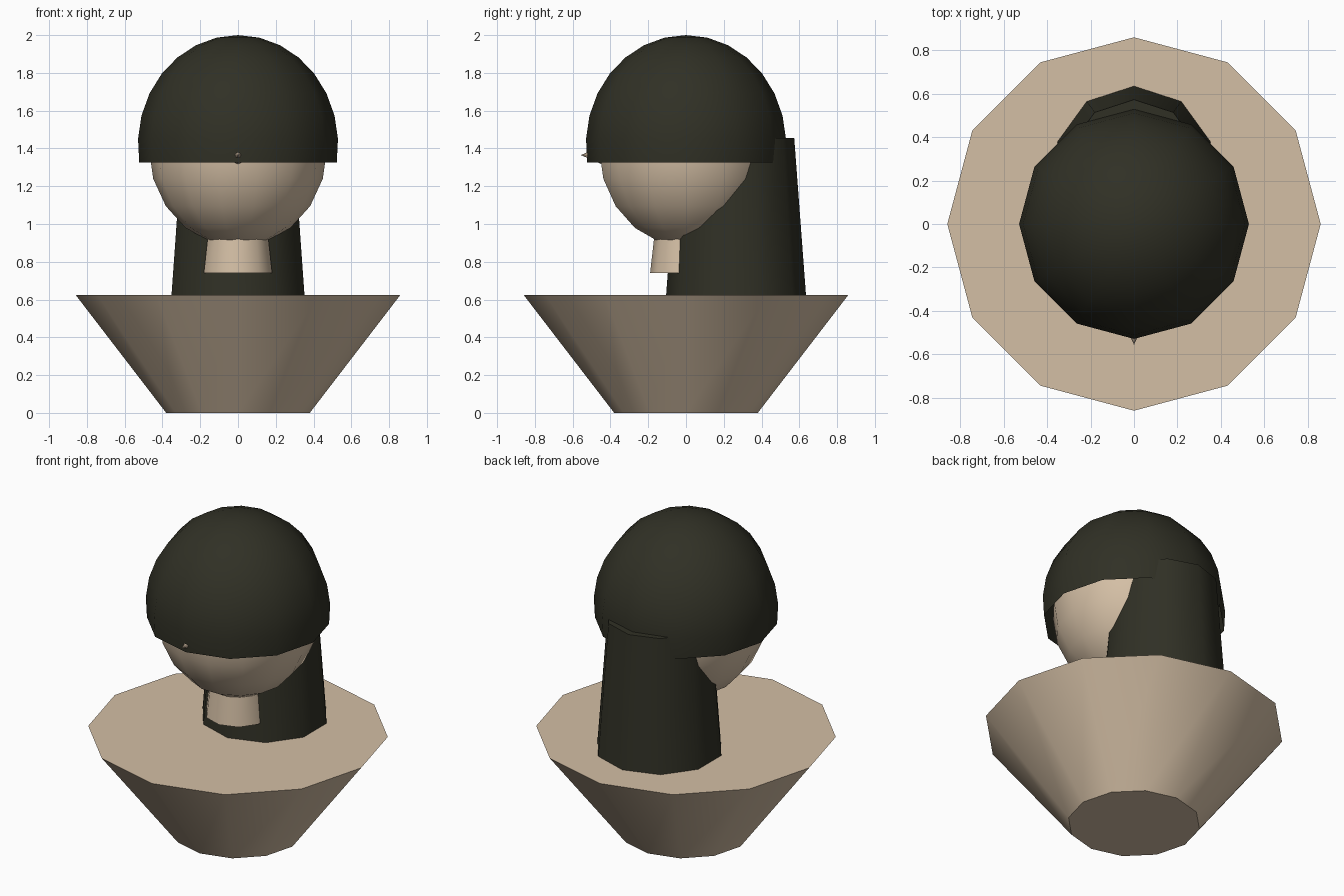
import bpy, bmesh, math

if "Cube" in bpy.data.objects:
    bpy.data.objects.remove(bpy.data.objects["Cube"])


def material(name, srgb):
    m = bpy.data.materials.new(name)
    lin = [((c / 255 + 0.055) / 1.055) ** 2.4 for c in srgb]
    m.diffuse_color = (*lin, 1)
    m.use_nodes = True
    m.node_tree.nodes["Principled BSDF"].inputs["Base Color"].default_value = m.diffuse_color
    return m


skin = material("skin_beige", (212, 191, 165))
hair = material("hair_dark_olive", (48, 48, 37))


def lathe(name, profile, sides, mat, center=(0, 0, 0), start=0.0):
    """Spin a (radius, z) profile into a ring mesh; radius 0 makes a pole."""
    bm = bmesh.new()
    rings = []
    for r, z in profile:
        n = sides if r > 1e-5 else 1
        rings.append([bm.verts.new((r * math.cos(start + math.tau * i / sides),
                                    r * math.sin(start + math.tau * i / sides), z))
                      for i in range(n)])
    for a, b in zip(rings, rings[1:]):
        for i in range(sides):
            j = (i + 1) % sides
            quad = [a[i % len(a)], a[j % len(a)], b[j % len(b)], b[i % len(b)]]
            bm.faces.new(list(dict.fromkeys(quad)))
    me = bpy.data.meshes.new(name)
    bm.to_mesh(me)
    bm.free()
    ob = bpy.data.objects.new(name, me)
    ob.location = center
    me.materials.append(mat)
    bpy.context.collection.objects.link(ob)
    bpy.ops.object.select_all(action='DESELECT')
    ob.select_set(True)
    bpy.context.view_layer.objects.active = ob
    bpy.ops.object.shade_smooth_by_angle(angle=math.radians(40))
    return ob


def frustum(name, r0, z0, r1, z1, sides, mat, center=(0, 0, 0), start=0.0):
    profile = [(0, z0), (r0, z0), (r1, z1)]
    if r1 > 0:
        profile.append((0, z1))
    return lathe(name, profile, sides, mat, center, start)


def dome(r, rz, rows, sweep):
    """Profile of an ellipsoid from the lower end up to the top pole."""
    angles = [math.radians(sweep) * (1 - i / rows) for i in range(rows + 1)]
    return [(r * math.sin(a), rz * math.cos(a)) for a in angles]


# Shoulders: wide flaring block
frustum("shoulders", 0.38, 0, 0.86, 0.625, 12, skin)

# Neck and head
frustum("neck", 0.19, 0.74, 0.165, 0.96, 10, skin, start=math.pi / 2)
lathe("head", dome(0.472, 0.52, 10, 180), 14, skin, (0, 0, 1.4))

# Nose: thin cone whose tip pokes through the hair
nose = frustum("nose", 0.055, 0, 0, 0.125, 8, skin, (0, -0.432, 1.365))
nose.rotation_euler.x = math.pi / 2

# Hair: open cap over the head and a long tapered fall at the back
lathe("hair_cap", dome(0.53, 0.58, 8, 99.4), 12, hair, (0, 0, 1.42))
frustum("back_hair", 0.372, 0.6, 0.308, 1.455, 10, hair, (0, 0.265, 0), math.pi / 2)
